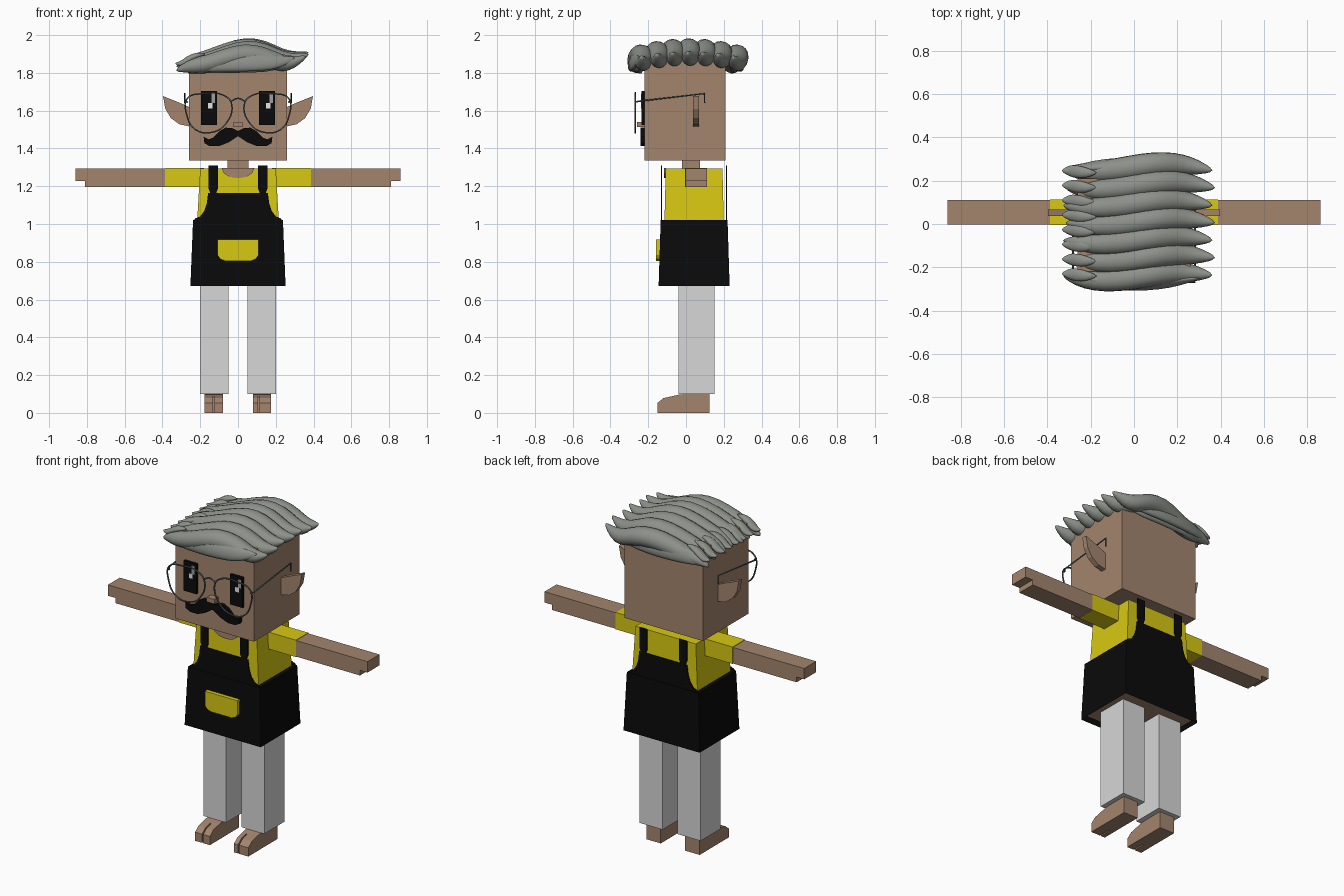
import bpy, bmesh, math
from mathutils import Vector

cube = bpy.data.objects.get("Cube")
if cube:
    bpy.data.objects.remove(cube, do_unlink=True)


def material(name, *rgb):
    m = bpy.data.materials.new(name)
    m.use_nodes = True
    m.diffuse_color = (*rgb, 1)
    m.node_tree.nodes["Principled BSDF"].inputs["Base Color"].default_value = (*rgb, 1)
    return m


SKIN = material("skin", .37, .235, .155)
YELLOW = material("yellow cloth", .68, .58, .006)
BLACK = material("black", .003, .003, .003)
CLOTH = material("pale trousers", .68, .68, .68)
HAIR = material("grey hair", .27, .285, .255)
WIRE = material("dark wire", .085, .11, .11)
WHITE = material("eye shine", .9, .9, .9)
GREY = material("eye soft shine", .35, .35, .35)
SIDES = ((1, "left"), (-1, "right"))


def finish(name, bm, mat):
    bmesh.ops.recalc_face_normals(bm, faces=bm.faces)
    mesh = bpy.data.meshes.new(name)
    bm.to_mesh(mesh)
    bm.free()
    mesh.materials.append(mat)
    ob = bpy.data.objects.new(name, mesh)
    bpy.context.collection.objects.link(ob)
    return ob


def prism(name, outline, lo, hi, mat, axis="y", side=1):
    """Extrude an outline along y (points are x, z) or along x (points are y, z)."""
    bm = bmesh.new()
    place = (lambda a, b, d: (side * a, d, b)) if axis == "y" else (lambda a, b, d: (d, a, b))
    face = bm.faces.new([bm.verts.new(place(a, b, lo)) for a, b in outline])
    moved = bmesh.ops.extrude_face_region(bm, geom=[face])["geom"]
    step = (0, hi - lo, 0) if axis == "y" else (hi - lo, 0, 0)
    bmesh.ops.translate(bm, vec=step, verts=[v for v in moved if isinstance(v, bmesh.types.BMVert)])
    return finish(name, bm, mat)


def box(name, x, y, z, mat, side=1):
    return prism(name, [(x[0], z[0]), (x[1], z[0]), (x[1], z[1]), (x[0], z[1])], *y, mat, side=side)


def taper(name, base, top, cy, z, mat, open_bottom=False):
    """Box whose half width and half depth differ at the two ends."""
    bm = bmesh.new()
    bmesh.ops.create_cube(bm, size=2)
    for v in bm.verts:
        half = top if v.co.z > 0 else base
        v.co = (v.co.x * half[0], cy + v.co.y * half[1], z[1] if v.co.z > 0 else z[0])
    if open_bottom:
        low = [f for f in bm.faces if f.calc_center_median().z < z[0] + .001]
        bmesh.ops.delete(bm, geom=low, context="FACES_ONLY")
    return finish(name, bm, mat)


def mirrored(half):
    return half + [(-x, z) for x, z in reversed(half) if x]


def wire(name, points, cyclic=False, smooth=True):
    data = bpy.data.curves.new(name, "CURVE")
    data.dimensions = "3D"
    data.bevel_depth = .0045
    data.bevel_resolution = 1
    data.resolution_u = 5
    data.use_fill_caps = True
    spline = data.splines.new("BEZIER")
    spline.bezier_points.add(len(points) - 1)
    for p, co in zip(spline.bezier_points, points):
        p.co = co
        p.handle_left_type = p.handle_right_type = "AUTO" if smooth else "VECTOR"
    spline.use_cyclic_u = cyclic
    data.materials.append(WIRE)
    bpy.context.collection.objects.link(bpy.data.objects.new(name, data))


def lock(name, path, width, height, tilt=0):
    """Tapered hair strand: eight-sided rings along a path running in x."""
    bm = bmesh.new()
    rings = []
    last = len(path) - 1
    for i, p in enumerate(path):
        t = i / last
        swell = .12 + .88 * math.sin(math.pi * min(1, max(0, t))) ** .65
        ring = []
        for k in range(8):
            a = math.tau * k / 8
            u, w = math.cos(a) * width * swell, math.sin(a) * height * swell
            offset = Vector((0, u * math.cos(tilt) - w * math.sin(tilt),
                             u * math.sin(tilt) + w * math.cos(tilt)))
            ring.append(bm.verts.new(Vector(p) + offset))
        rings.append(ring)
    for r, s in zip(rings, rings[1:]):
        for k in range(8):
            bm.faces.new((r[k], r[k - 1], s[k - 1], s[k]))
    bm.faces.new(rings[0])
    bm.faces.new(rings[-1])
    ob = finish(name, bm, HAIR)
    sub = ob.modifiers.new("smooth", "SUBSURF")
    sub.levels = sub.render_levels = 1
    for f in ob.data.polygons:
        f.use_smooth = True


# Head and neck
box("head", (-.26, .26), (-.22, .21), (1.335, 1.88), SKIN)
box("neck", (-.055, .055), (-.02, .075), (1.28, 1.34), SKIN)
box("nose", (-.025, .025), (-.26, -.22), (1.513, 1.54), SKIN)

# Torso, with a bare underside inside the apron
torso = taper("shirt", (.235, .165), (.2, .15), .043, (.69, 1.295), YELLOW)
torso.data.materials.append(SKIN)
for f in torso.data.polygons:
    f.material_index = 1 if f.normal.z < -.9 else 0
prism("neckline", mirrored([(.087, 1.296), (.075, 1.27), (.045, 1.25), (.015, 1.244)]), -.116, -.106, SKIN)

# Apron: skirt, bibs, straps and pocket
taper("apron_skirt", (.252, .188), (.238, .177), .043, (.672, 1.02), BLACK, True)
bib = mirrored([(.238, 1.015), (.225, 1.03), (.2, 1.04), (.178, 1.07), (.165, 1.11), (.158, 1.165)])
strap = [(.105, 1.31), (.157, 1.31), (.157, 1.19), (.145, 1.16), (.117, 1.16), (.105, 1.19)]
for name, y in (("front", -.132), ("back", .212)):
    prism(name + "_bib", bib, y, y + .005, BLACK)
    for s, side in SIDES:
        prism(f"{name}_strap_{side}", strap, y, y + .005, BLACK, side=s)
prism("pocket", mirrored([(.108, .918), (.108, .835), (.095, .815), (.07, .805)]), -.16, -.135, YELLOW)

arm = [(.385, 1.197), (.81, 1.197), (.81, 1.228), (.86, 1.228), (.86, 1.293), (.385, 1.293)]
ear = [(.25, 1.615), (.3, 1.638), (.397, 1.677), (.385, 1.61), (.355, 1.56), (.31, 1.528), (.25, 1.515)]
lens = [(.035, 1.64), (.08, 1.683), (.18, 1.69), (.268, 1.665),
        (.272, 1.58), (.225, 1.5), (.14, 1.485), (.065, 1.53)]
for s, side in SIDES:
    # Limbs
    box("sleeve_" + side, (.18, .387), (-.005, .112), (1.195, 1.296), YELLOW, s)
    prism("arm_" + side, arm, -.003, .11, SKIN, side=s)
    box("trouser_leg_" + side, (.05, .202), (-.04, .15), (.1, .7), CLOTH, s)
    prism("ear_" + side, ear, .037, .068, SKIN, side=s)

    # Split-toed feet
    inner, outer, split = (.08, .175, .11) if s > 0 else (-.178, -.08, -.128)
    heel = [(.125, 0), (.125, .105), (-.03, .098), (-.075, .088), (-.075, 0)]
    toe = [(-.075, 0), (-.075, .088), (-.12, .078), (-.152, .052), (-.152, 0)]
    prism("foot_" + side, heel, inner, outer, SKIN, "x")
    prism("toe_a_" + side, toe, inner, split - .004, SKIN, "x")
    prism("toe_b_" + side, toe, split + .004, outer, SKIN, "x")

    # Eyes, with shines on the same side of each
    box("eye_" + side, (.112, .195), (-.235, -.22), (1.525, 1.705), BLACK, s)
    left = .112 if s > 0 else -.195
    box("eye_shine_" + side, (left + .036, left + .06), (-.238, -.234), (1.612, 1.64), WHITE)
    box("eye_soft_shine_" + side, (left + .055, left + .073), (-.238, -.234), (1.64, 1.69), GREY)

    # Spectacle rims and temples
    wire("rim_" + side, [(s * x, -.268, z) for x, z in lens], True)
    wire("temple_" + side, [(s * .268, -.268, 1.645), (s * .282, -.25, 1.65),
                            (s * .282, .098, 1.69), (s * .282, .098, 1.64)], smooth=False)
wire("bridge", [(-.037, -.268, 1.65), (0, -.268, 1.665), (.037, -.268, 1.65)])

# Moustache
prism("moustache", mirrored([(0, 1.492), (.03, 1.508), (.065, 1.51), (.1, 1.49), (.13, 1.458),
                             (.155, 1.448), (.182, 1.462), (.178, 1.428), (.15, 1.412), (.1, 1.412),
                             (.05, 1.432), (0, 1.465)]), -.24, -.22, BLACK)

# Hair swept across the head; the sweep drops toward front and back
sweep = [(-.33, 1.835), (-.27, 1.862), (-.19, 1.868), (-.08, 1.905), (.03, 1.935),
         (.14, 1.918), (.23, 1.875), (.3, 1.878), (.365, 1.91)]
for i in range(7):
    y = -.232 + i * .08
    edge = abs(y - .008) / .24
    path = [(x + .012 * (i % 2), y * (1 + .06 * math.cos(x * 4)) + .02 * math.sin(x * 9),
             z - .035 * edge ** 2 * (1 - abs(x))) for x, z in sweep]
    lock(f"top_lock_{i}", path, .064, .063, -.3 * y)

# Drooping locks on the front and back of the head
droop = [(-.3, 1.82), (-.24, 1.845), (-.14, 1.855), (0, 1.86), (.12, 1.86), (.21, 1.855), (.31, 1.88)]
for s, name in ((-1, "front"), (1, "back")):
    path = [(x, s * (.235 + .045 * math.cos(x * 4)), z) for x, z in droop]
    lock(name + "_side_lock", path, .03, .062, s * .3)
    path = [(x * .9, s * (.225 + .03 * math.cos(x * 4)), z - .02) for x, z in droop]
    lock(name + "_under_lock", path, .026, .045, s * .2)

# Short curls along the right edge
for i in range(8):
    y = -.24 + i * .068
    lock(f"edge_curl_{i}", [(-.17, y, 1.9), (-.22, y, 1.893), (-.27, y + .006, 1.868),
                            (-.3, y + .01, 1.845), (-.335, y + .01, 1.85)], .034, .024)
